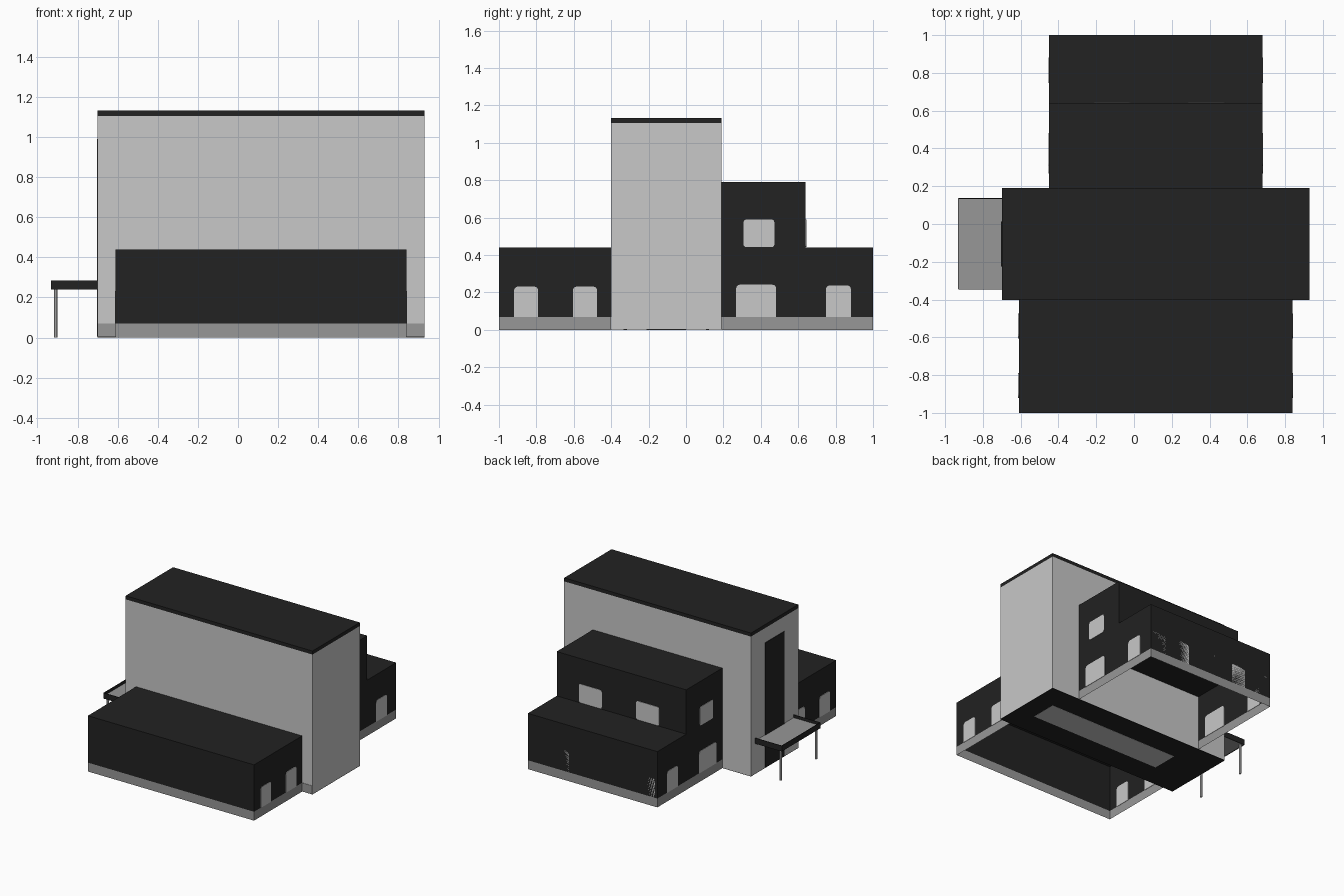
import bpy, bmesh, math
from mathutils import Vector

if "Cube" in bpy.data.objects:
    bpy.data.objects.remove(bpy.data.objects["Cube"])


def material(name, v):
    m = bpy.data.materials.new(name)
    m.diffuse_color = (v, v, v, 1)
    m.use_nodes = True
    m.node_tree.nodes["Principled BSDF"].inputs["Base Color"].default_value = m.diffuse_color
    return m


DARK = material("charcoal", 0.016)
LIGHT = material("light grey", 0.58)
GREY = material("mid grey", 0.31)


def finish(name, bm, mats):
    me = bpy.data.meshes.new(name)
    bm.to_mesh(me)
    bm.free()
    for m in mats:
        me.materials.append(m)
    ob = bpy.data.objects.new(name, me)
    bpy.context.collection.objects.link(ob)
    return ob


def box(name, x, y, z, mat):
    bm = bmesh.new()
    bmesh.ops.create_cube(bm, size=1)
    for v in bm.verts:
        v.co = Vector([a + (c + 0.5) * (b - a) for c, (a, b) in zip(v.co, (x, y, z))])
    return finish(name, bm, [mat])


def shell(name, x, y, levels, mats, skip):
    """Open-bottomed hollow block; one material per height band; skip = side against the tower."""
    bm = bmesh.new()
    corners = [(x[0], y[0]), (x[1], y[0]), (x[1], y[1]), (x[0], y[1])]
    rings = [[bm.verts.new((cx, cy, z)) for cx, cy in corners] for z in levels]
    for band, (lo, hi) in enumerate(zip(rings, rings[1:])):
        for i in range(4):
            if i != skip:
                j = (i + 1) % 4
                bm.faces.new((lo[i], lo[j], hi[j], hi[i])).material_index = band
    bm.faces.new(rings[-1]).material_index = len(mats) - 1
    return finish(name, bm, mats)


def window(name, axis, pos, centre, width, z0, z1, round_bottom=False, r=0.022):
    """Thin rounded pane set in a wall; axis is the wall's normal direction."""
    h = width / 2
    pts = []
    for cx, cz, start, on in ((h - r, z1 - r, 0, True), (r - h, z1 - r, 90, True),
                              (r - h, z0 + r, 180, round_bottom), (h - r, z0 + r, 270, round_bottom)):
        if on:
            for k in range(4):
                a = math.radians(start + k * 30)
                pts.append((cx + r * math.cos(a), cz + r * math.sin(a)))
        else:
            pts.append((math.copysign(h, cx), z0))
    bm = bmesh.new()
    t = 0.003

    def place(u, d, z):
        return (pos + d, centre + u, z) if axis == "x" else (centre + u, pos + d, z)
    face = bm.faces.new([bm.verts.new(place(u, -t, z)) for u, z in pts])
    ext = bmesh.ops.extrude_face_region(bm, geom=[face], use_keep_orig=True)
    step = Vector((2 * t, 0, 0) if axis == "x" else (0, 2 * t, 0))
    bmesh.ops.translate(bm, vec=step, verts=[g for g in ext["geom"] if isinstance(g, bmesh.types.BMVert)])
    bmesh.ops.recalc_face_normals(bm, faces=bm.faces)
    return finish(name, bm, [LIGHT])


# Central tower with roof slab, front plinth strip and underside
box("tower", (-0.70, 0.93), (-0.40, 0.19), (0.004, 1.105), LIGHT)
box("tower_roof", (-0.70, 0.93), (-0.40, 0.19), (1.105, 1.133), DARK)
box("tower_front_plinth", (-0.70, 0.93), (-0.403, -0.40), (0.004, 0.07), GREY)
box("tower_underside", (-0.70, 0.93), (-0.40, 0.19), (0.001, 0.004), DARK)
box("underside_panel", (-0.38, 0.77), (-0.21, 0.0), (0.0, 0.002), LIGHT)

# Front and back wings with grey plinths
shell("front_wing", (-0.61, 0.84), (-1.0, -0.40), (0, 0.07, 0.44), [GREY, DARK], 2)
shell("back_wing", (-0.45, 0.68), (0.19, 1.0), (0, 0.07, 0.44), [GREY, DARK], 0)
shell("back_wing_upper", (-0.45, 0.68), (0.19, 0.64), (0.44, 0.79), [DARK], 0)

# Side windows, same on both sides
for side, xf, xb in (("left", -0.61, -0.45), ("right", 0.84, 0.68)):
    for i, y in enumerate((-0.855, -0.54)):
        window(f"front_wing_window_{side}_{i}", "x", xf, y, 0.13, 0.07, 0.232)
    window(f"back_wing_wide_window_{side}", "x", xb, 0.375, 0.215, 0.07, 0.242)
    window(f"back_wing_window_{side}", "x", xb, 0.815, 0.135, 0.07, 0.238)
    window(f"upper_window_{side}", "x", xb, 0.39, 0.165, 0.442, 0.59, True, 0.015)

# Back windows
for i, dx in enumerate((-0.485, -0.265, 0, 0.265, 0.485)):
    window(f"back_window_{i}", "y", 1.0 - 0.003, 0.115 + dx, 0.12, 0.07, 0.235)
for i, dx in enumerate((-0.23, 0.27)):
    window(f"upper_back_window_{i}", "y", 0.64, 0.115 + dx, 0.2, 0.442, 0.59, True, 0.015)

# Tall entrance panel on the left end
box("entrance_panel", (-0.704, -0.70), (-0.225, 0.014), (0.004, 0.99), DARK)

# Entrance canopy: grey deck, thin dark rim, two posts
box("canopy_deck", (-0.928, -0.70), (-0.343, 0.133), (0.242, 0.262), GREY)
box("canopy_rim_outer", (-0.932, -0.928), (-0.345, 0.135), (0.24, 0.285), DARK)
for n, y in (("front", -0.347), ("back", 0.133)):
    box(f"canopy_rim_{n}", (-0.928, -0.70), (y, y + 0.004), (0.24, 0.285), DARK)
for n, y in (("front", -0.325), ("back", 0.115)):
    bm = bmesh.new()
    bmesh.ops.create_cone(bm, cap_ends=True, segments=8, radius1=0.009, radius2=0.009, depth=0.242)
    bmesh.ops.translate(bm, vec=(-0.908, y, 0.121), verts=bm.verts)
    finish(f"canopy_post_{n}", bm, [LIGHT])
